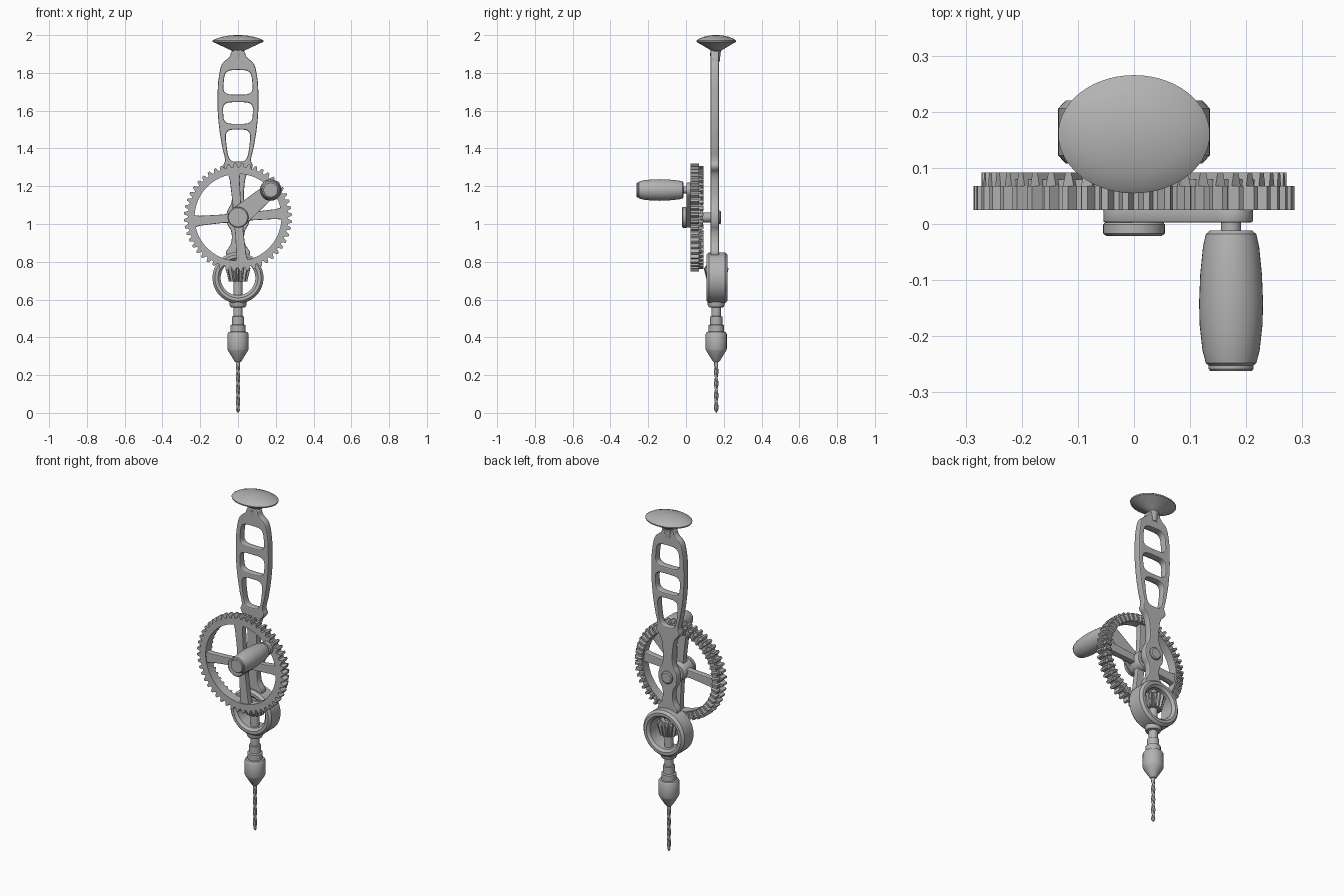
import bpy, bmesh
from math import sin, cos, pi, radians, copysign, atan2, hypot

cube = bpy.data.objects.get("Cube")
if cube:
    bpy.data.objects.remove(cube)

steel = bpy.data.materials.new("grey_steel")
steel.use_nodes = True
GREY = (0.45, 0.45, 0.45, 1)
steel.diffuse_color = GREY
steel.node_tree.nodes["Principled BSDF"].inputs["Base Color"].default_value = GREY

AXIS_Y = 0.16      # spindle line
HUB_Z = 1.035      # gear centre
RING_Z = 0.715     # ring frame centre
GRIP = (0.173, 1.18)


def finish(ob, angle=35):
    ob.data.materials.clear()
    ob.data.materials.append(steel)
    bpy.ops.object.select_all(action='DESELECT')
    ob.select_set(True)
    bpy.context.view_layer.objects.active = ob
    bpy.ops.object.shade_smooth_by_angle(angle=radians(angle))
    return ob


def loft(name, rings, loc=(0, 0, 0), along_y=False, loop=False):
    """Skin a list of equal-length point rings."""
    bm = bmesh.new()
    vs = [[bm.verts.new(p) for p in ring] for ring in rings]
    n = len(vs[0])
    pairs = list(zip(vs, vs[1:])) + ([(vs[-1], vs[0])] if loop else [])
    for a, b in pairs:
        for i in range(n):
            j = (i + 1) % n
            bm.faces.new((a[i], a[j], b[j], b[i]))
    if not loop:
        bm.faces.new(vs[0][::-1])
        bm.faces.new(vs[-1])
    bmesh.ops.recalc_face_normals(bm, faces=bm.faces)
    me = bpy.data.meshes.new(name)
    bm.to_mesh(me)
    bm.free()
    ob = bpy.data.objects.new(name, me)
    bpy.context.collection.objects.link(ob)
    ob.location = loc
    if along_y:
        ob.rotation_euler.x = -pi / 2
    return finish(ob)


def circle(r, h, n=40, ry=1):
    return [(r * cos(2 * pi * i / n), r * ry * sin(2 * pi * i / n), h) for i in range(n)]


def lathe(name, profile, loc=(0, 0, 0), along_y=False, loop=False, n=40, ry=1):
    return loft(name, [circle(r, h, n, ry) for r, h in profile], loc, along_y, loop)


def plate(name, outlines, y0, y1, bevel=0.0, smooth=(), origin=(0, 0), turn=0):
    """Flat part in the xz plane; the outlines after the first are holes."""
    cu = bpy.data.curves.new(name, 'CURVE')
    cu.dimensions = '2D'
    cu.fill_mode = 'BOTH'
    cu.extrude = (y1 - y0) / 2 - bevel
    cu.bevel_depth, cu.bevel_resolution, cu.offset = bevel, 1, -bevel
    for k, pts in enumerate(outlines):
        pts = [(x * cos(turn) - z * sin(turn), x * sin(turn) + z * cos(turn)) for x, z in pts]
        curved = k in smooth
        sp = cu.splines.new('BEZIER' if curved else 'POLY')
        nodes = sp.bezier_points if curved else sp.points
        nodes.add(len(pts) - 1)
        for node, (x, z) in zip(nodes, pts):
            node.co = (x, z, 0) if curved else (x, z, 0, 1)
            if curved:
                node.handle_left_type = node.handle_right_type = 'AUTO'
        sp.use_cyclic_u = True
        sp.resolution_u = 6
    ob = bpy.data.objects.new(name, cu)
    bpy.context.collection.objects.link(ob)
    ob.location = (origin[0], (y0 + y1) / 2, origin[1])
    ob.rotation_euler.x = pi / 2
    bpy.ops.object.select_all(action='DESELECT')
    ob.select_set(True)
    bpy.context.view_layer.objects.active = ob
    bpy.ops.object.convert(target='MESH')
    return finish(bpy.context.view_layer.objects.active)


def arc(cx, r, a0, a1, n=16):
    return [(cx + r * cos(radians(a0 + (a1 - a0) * i / n)),
             r * sin(radians(a0 + (a1 - a0) * i / n))) for i in range(n + 1)]


def window(bottom, top, w_bottom, w_top, n=40):
    """Rounded opening whose width changes with height."""
    pts = []
    for i in range(n):
        c, s = cos(2 * pi * i / n), sin(2 * pi * i / n)
        u, v = copysign(abs(c) ** 0.5, c), copysign(abs(s) ** 0.5, s)
        t = (v + 1) / 2
        pts.append((u * (w_bottom + (w_top - w_bottom) * t), bottom + (top - bottom) * t))
    return pts


def teeth(n, outer, root, lean=0.0):
    """Trapezoid tooth outline for a wheel."""
    shape = ((0.02, root), (0.25, outer), (0.55, outer), (0.78, root))
    return [(r * cos(2 * pi * (i + f) / n), r * sin(2 * pi * (i + f) / n))
            for i in range(n) for f, r in shape]


# Breast plate knob
lathe("top_knob", [(0.028, 1.9), (0.034, 1.918), (0.07, 1.935), (0.12, 1.958), (0.134, 1.964),
                   (0.135, 1.971), (0.122, 1.979), (0.09, 1.99), (0.05, 1.997), (0.015, 2.0)],
      (0, AXIS_Y, 0), n=56, ry=0.78)
lathe("knob_neck", [(0.024, 1.86), (0.028, 1.905)], (0, AXIS_Y - 0.005, 0))

# Handle frame with three finger openings and a strap down to the ring
side = [(0.03, 1.915), (0.045, 1.885), (0.082, 1.85), (0.096, 1.81), (0.108, 1.65),
        (0.101, 1.52), (0.082, 1.4), (0.069, 1.335), (0.077, 1.305), (0.048, 1.265), (0.034, 1.2),
        (0.036, 1.11), (0.058, 1.065), (0.058, 1.005), (0.036, 0.96), (0.036, 0.9), (0.06, 0.835)]
outline = side + [(-x, z) for x, z in reversed(side)]
plate("handle_frame", [outline, window(1.685, 1.815, 0.081, 0.07), window(1.53, 1.645, 0.076, 0.081),
                       window(1.33, 1.5, 0.05, 0.071)], 0.13, 0.174, 0.006, smooth=(0,))
lathe("rear_boss", [(0.036, 0.17), (0.036, 0.18), (0.03, 0.185)], (0, 0, HUB_Z), True)

# Ring frame around the pinion
lathe("ring_frame", [(0.135, 0.122), (0.135, 0.206), (0.122, 0.22), (0.106, 0.22), (0.092, 0.206),
                     (0.092, 0.122), (0.106, 0.108), (0.122, 0.108)],
      (0, 0, RING_Z), True, loop=True, n=56)

# Large drive gear: rim, face teeth, spokes, hub
hole = arc(0, 0.23, 0, 354, 59)
plate("gear_rim", [teeth(48, 0.286, 0.266), hole], 0.025, 0.068, origin=(0, HUB_Z))
plate("gear_back_rim", [arc(0, 0.262, 0, 354, 59), hole], 0.066, 0.079, origin=(0, HUB_Z))
bm = bmesh.new()
for i in range(48):
    a = 2 * pi * (i + 0.4) / 48
    corners = []
    for r, w, depth in ((0.232, 0.009, 0.076), (0.272, 0.011, 0.066)):
        for h, k in ((depth, 1), (0.092, 0.5)):
            for s in (-w * k, w * k):
                corners.append(bm.verts.new((r * cos(a) - s * sin(a), h, r * sin(a) + s * cos(a))))
    bmesh.ops.convex_hull(bm, input=corners)
me = bpy.data.meshes.new("gear_face_teeth")
bm.to_mesh(me)
bm.free()
face_teeth = bpy.data.objects.new("gear_face_teeth", me)
face_teeth.location.z = HUB_Z
bpy.context.collection.objects.link(face_teeth)
finish(face_teeth, 20)

spoke = [(0.02, -0.026), (0.08, -0.022), (0.2, -0.026), (0.24, -0.034),
         (0.24, 0.034), (0.2, 0.026), (0.08, 0.022), (0.02, 0.026)]
for i in range(4):
    plate("gear_spoke", [spoke], 0.03, 0.066, 0.004, origin=(0, HUB_Z), turn=radians(5 + 90 * i))
lathe("gear_hub", [(0.055, 0.024), (0.055, 0.075), (0.045, 0.09)], (0, 0, HUB_Z), True)
lathe("gear_axle", [(0.026, 0.08), (0.026, 0.14)], (0, 0, HUB_Z), True)

# Crank arm, cap and grip
length, angle = hypot(GRIP[0], GRIP[1] - HUB_Z), atan2(GRIP[1] - HUB_Z, GRIP[0])
plate("crank_arm", [arc(0, 0.055, 90, 270) + arc(length, 0.039, -90, 90)],
      0.003, 0.027, 0.003, origin=(0, HUB_Z), turn=angle)
lathe("crank_cap", [(0.05, -0.021), (0.055, -0.017), (0.055, -0.001), (0.051, 0.004)], (0, 0, HUB_Z), True)
lathe("grip_pin", [(0.018, -0.02), (0.018, 0.01)], (GRIP[0], 0, GRIP[1]), True)
lathe("crank_grip", [(0.037, -0.262), (0.04, -0.258), (0.04, -0.252), (0.045, -0.248), (0.051, -0.225),
                     (0.056, -0.18), (0.057, -0.14), (0.055, -0.09), (0.05, -0.04), (0.045, -0.018),
                     (0.038, -0.012)], (GRIP[0], 0, GRIP[1]), True)

# Bevel pinion and spindle
loft("pinion", [[(x * k, y * k, h) for x, y in teeth(14, 0.066, 0.05)]
                for k, h in ((0.74, 0.695), (1, 0.765), (0.8, 0.78))], (0, AXIS_Y, 0))
lathe("spindle", [(0.024, 0.57), (0.024, 0.83)], (0, AXIS_Y, 0))

# Collar, neck and chuck
lathe("chuck", [(0.045, 0.6), (0.045, 0.572), (0.04, 0.56), (0.025, 0.557), (0.025, 0.512),
                (0.032, 0.509), (0.032, 0.468), (0.041, 0.464), (0.041, 0.43), (0.05, 0.428),
                (0.056, 0.418), (0.056, 0.338), (0.052, 0.328), (0.02, 0.276), (0.014, 0.27)],
      (0, AXIS_Y, 0))

# Twisted drill bit with two flutes and a pointed tip
rings = []
for k in range(49):
    h = 0.28 * (1 - k / 48)
    tip = min(1, 0.1 + h / 0.014)
    twist = 0 if h > 0.25 else (0.25 - h) * 50
    ring = []
    for i in range(20):
        t = 2 * pi * i / 20
        r = tip * (0.0105 if h > 0.25 else 0.0115 - 0.006 * sin(t) ** 4)
        ring.append((r * cos(t + twist), r * sin(t + twist), h))
    rings.append(ring)
loft("drill_bit", rings, (0, AXIS_Y, 0))
